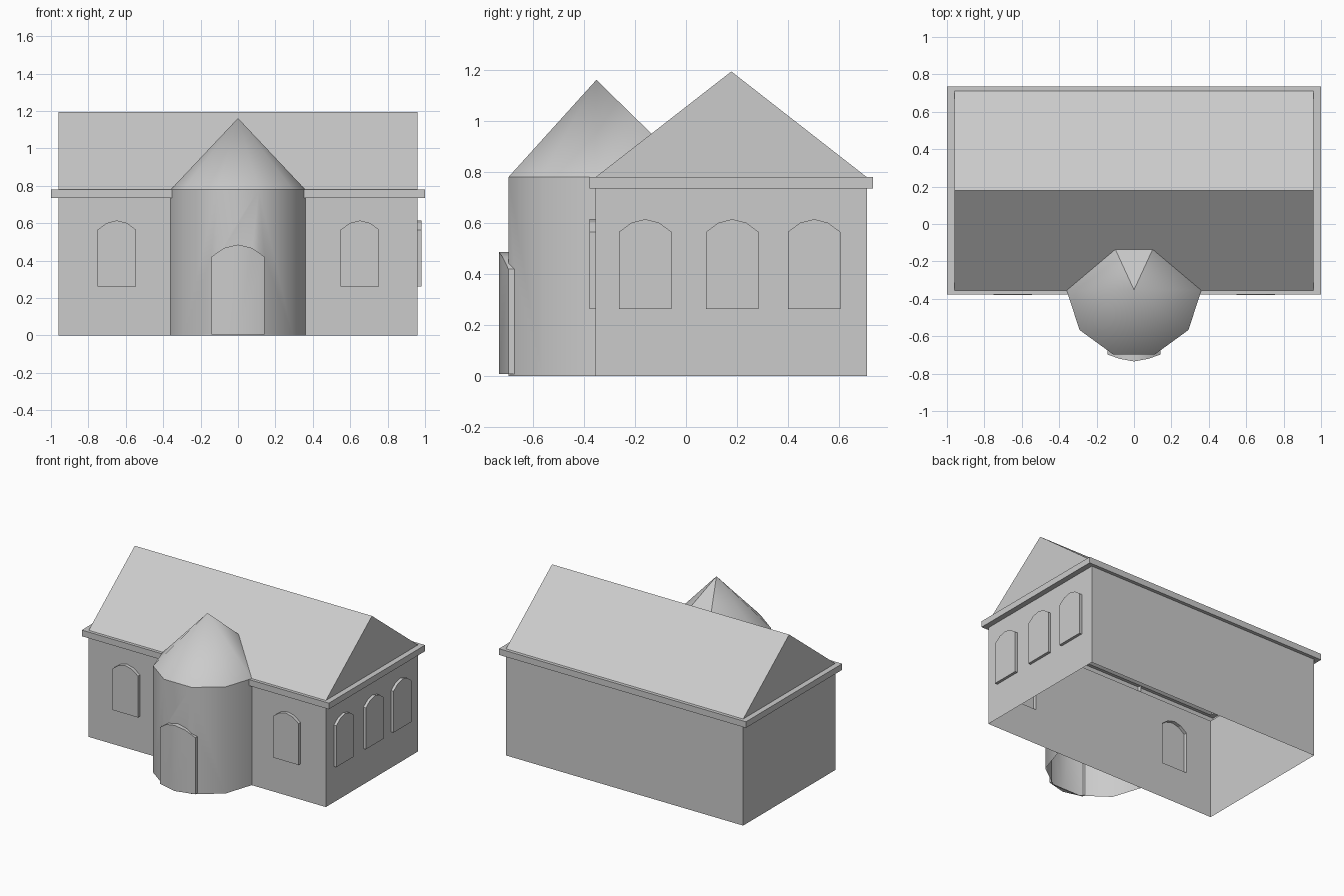
import bpy, bmesh
from math import radians, cos, sin, pi

if "Cube" in bpy.data.objects:
    bpy.data.objects.remove(bpy.data.objects["Cube"])

Y0, Y1, YR = -0.355, 0.71, 0.178      # front wall, back wall, ridge


def make(name, verts, faces):
    bm = bmesh.new()
    vs = [bm.verts.new(v) for v in verts]
    for f in faces:
        bm.faces.new([vs[i] for i in f])
    bmesh.ops.recalc_face_normals(bm, faces=bm.faces)
    me = bpy.data.meshes.new(name)
    bm.to_mesh(me)
    bm.free()
    ob = bpy.data.objects.new(name, me)
    bpy.context.collection.objects.link(ob)
    return ob


def loft(rings):
    """Side faces between equally long rings of verts."""
    n = len(rings[0])
    faces = [(r * n + i, r * n + (i + 1) % n, (r + 1) * n + (i + 1) % n, (r + 1) * n + i)
             for r in range(len(rings) - 1) for i in range(n)]
    return [v for r in rings for v in r], faces


def arch(half, z0, spring, top):
    """Arched outline as (sideways, height) points."""
    m = spring + (top - spring) * 0.72
    return [(-half, z0), (0, z0), (half, z0), (half, spring), (half * 0.53, m),
            (0, top), (-half * 0.53, m), (-half, spring)]


def panel(name, outer, inner):
    """Closed arched block; the front is split at the middle so it can bulge."""
    verts, faces = loft([outer, inner])
    for o in (0, 8):
        faces += [(o, o + 1, o + 6, o + 7), (o + 1, o + 5, o + 6),
                  (o + 1, o + 2, o + 3, o + 4), (o + 1, o + 4, o + 5)]
    return make(name, verts, faces)


def union(ob, parts):
    bpy.context.view_layer.objects.active = ob
    for p in parts:
        mod = ob.modifiers.new("union", 'BOOLEAN')
        mod.operation, mod.solver, mod.object = 'UNION', 'EXACT', p
        bpy.ops.object.modifier_apply(modifier=mod.name)
        bpy.data.objects.remove(p)


def open_faces(ob, test):
    bm = bmesh.new()
    bm.from_mesh(ob.data)
    bmesh.ops.delete(bm, geom=[f for f in bm.faces if test([v.co for v in f.verts])],
                     context='FACES')
    bm.to_mesh(ob.data)
    bm.free()


def smooth(ob, angle):
    bpy.ops.object.select_all(action='DESELECT')
    ob.select_set(True)
    bpy.context.view_layer.objects.active = ob
    bpy.ops.object.shade_smooth_by_angle(angle=radians(angle))


# main hall: walls, projecting cornice and gable roof
def rect(x, a, b, z):
    return [(-x, a, z), (x, a, z), (x, b, z), (-x, b, z)]


wall = (0.96, Y0, Y1)
lip = (1.0, -0.378, 0.735)
verts, faces = loft([rect(*wall, 0), rect(*wall, 0.735), rect(*lip, 0.735),
                     rect(*lip, 0.78), rect(*wall, 0.78)])
verts += [(-0.96, YR, 1.195), (0.96, YR, 1.195)]
faces += [(0, 1, 2, 3), (16, 17, 21, 20), (18, 19, 20, 21), (17, 18, 21), (19, 16, 20)]
hall = make("main_hall", verts, faces)

# arched windows: two on the front, three on the right side
shape = arch(0.103, 0.262, 0.565, 0.615)
windows = []
for c in (-0.648, 0.652):
    windows.append(panel("front_window", [(c + s, -0.379, z) for s, z in shape],
                         [(c + s, Y0 + 0.05, z) for s, z in shape]))
for c in (-0.16, 0.182, 0.503):
    windows.append(panel("side_window", [(0.98, c + s, z) for s, z in shape],
                         [(0.91, c + s, z) for s, z in shape]))
union(hall, windows)
open_faces(hall, lambda vs: all(v.z < 0.001 for v in vs))   # open underside

# entrance tower: half decagon with a pointed roof running back into the main roof
R = 0.36
half = [(R * cos(a), Y0 + R * sin(a)) for a in (pi + i * pi / 5 for i in range(6))]
verts, faces = loft([[(x, y, 0) for x, y in half], [(x, y, 0.78) for x, y in half]])
verts += [(0, -0.352, 1.162), (0.1, -0.135, 0.95), (-0.1, -0.135, 0.95)]
faces += [tuple(range(6))] + [(6 + i, 7 + i, 12) for i in range(5)]
faces += [(11, 13, 12), (13, 14, 12), (14, 6, 12), (11, 6, 14, 13)]
tower = make("entrance_tower", verts, faces)

# bulging arched door
shape = arch(0.143, 0.006, 0.42, 0.486)


def bulge(s):
    return -0.735 + 0.037 * (abs(s) / 0.143) ** 1.5


door = panel("door", [(s, bulge(s), z) for s, z in shape],
             [(s, -0.63, z) for s, z in shape])
union(tower, [door])
open_faces(tower, lambda vs: all(v.z < 0.001 for v in vs)
           or all(v.y > Y0 - 0.001 and v.z < 1 for v in vs))

smooth(hall, 20)
smooth(tower, 40)
